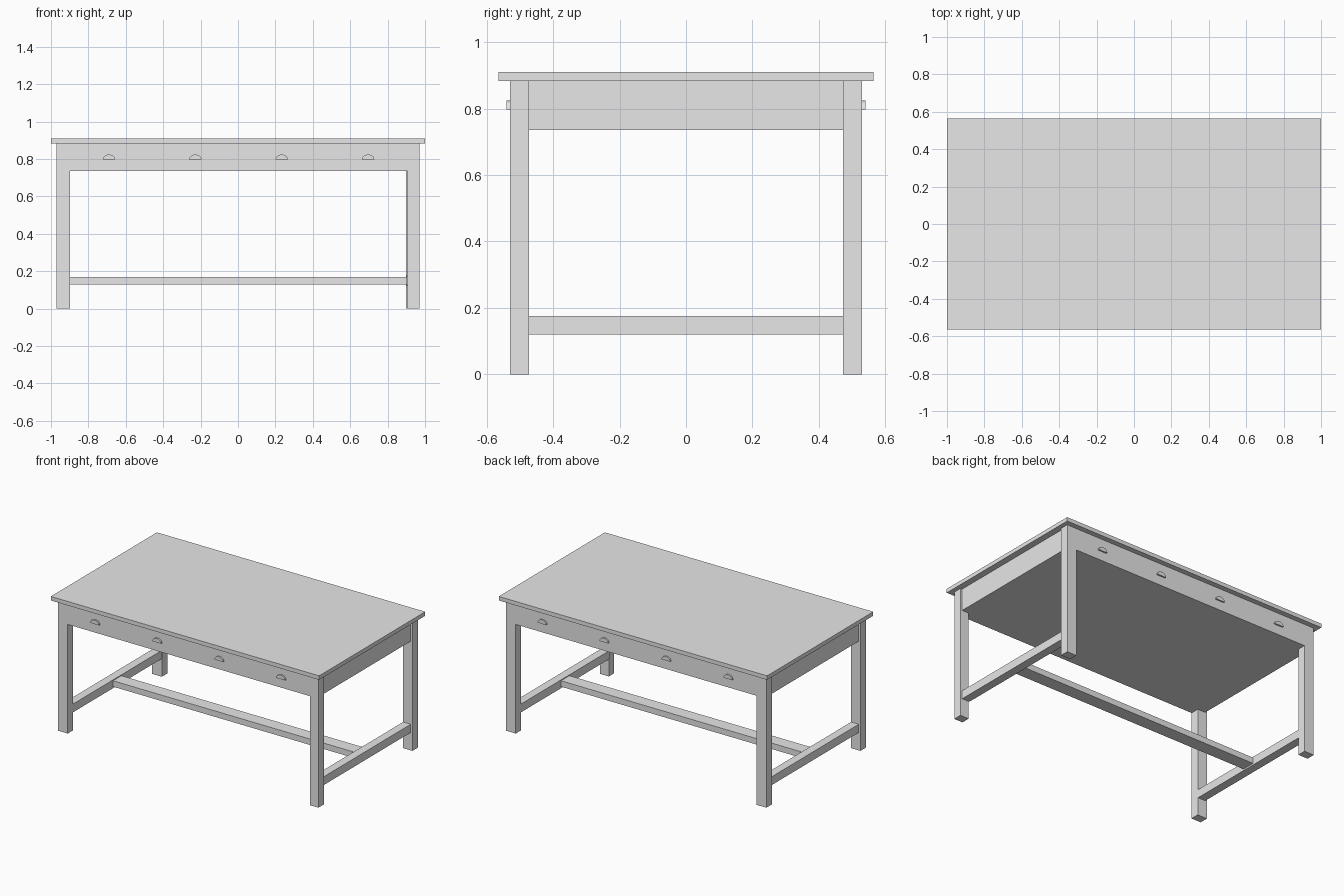
import bpy
import bmesh
from math import cos, sin, pi

cube = bpy.data.objects.get("Cube")
if cube:
    bpy.data.objects.remove(cube, do_unlink=True)

grey = bpy.data.materials.new("plain grey")
grey.use_nodes = True
colour = (0.8, 0.8, 0.8, 1)
grey.diffuse_color = colour
grey.node_tree.nodes["Principled BSDF"].inputs["Base Color"].default_value = colour


def extrude_profile(name, outline, y0, y1):
    """Solid made by pushing an x-z outline from y0 to y1."""
    bm = bmesh.new()
    face = bm.faces.new([bm.verts.new((x, y0, z)) for x, z in outline])
    out = bmesh.ops.extrude_face_region(bm, geom=[face])
    moved = [g for g in out["geom"] if isinstance(g, bmesh.types.BMVert)]
    bmesh.ops.translate(bm, verts=moved, vec=(0, y1 - y0, 0))
    bmesh.ops.recalc_face_normals(bm, faces=bm.faces)
    mesh = bpy.data.meshes.new(name)
    bm.to_mesh(mesh)
    bm.free()
    mesh.materials.append(grey)
    obj = bpy.data.objects.new(name, mesh)
    bpy.context.collection.objects.link(obj)
    return obj


def box(name, x, y, z):
    outline = [(x[0], z[0]), (x[1], z[0]), (x[1], z[1]), (x[0], z[1])]
    return extrude_profile(name, outline, *y)


# Heights and offsets shared by the parts
APRON, UNDER_TOP = 0.735, 0.883
LEG_OUT, LEG_IN = 0.97, 0.898
FRAME_OUT, FRAME_IN = 0.53, 0.472

# Table top
box("table_top", (-1, 1), (-0.565, 0.565), (UNDER_TOP, 0.91))

# Front and back frames: two legs joined by a flush drawer front
for name, side, left_in in (("front_frame", -1, 0.906), ("back_frame", 1, LEG_IN)):
    outline = [(-LEG_OUT, 0), (-LEG_IN, 0), (-LEG_IN, APRON), (left_in, APRON),
               (left_in, 0), (LEG_OUT, 0), (LEG_OUT, UNDER_TOP), (-LEG_OUT, UNDER_TOP)]
    extrude_profile(name, outline, side * FRAME_OUT, side * FRAME_IN)

# Drawer body, slightly recessed at the ends
box("drawer_body", (-0.957, 0.957), (-FRAME_IN, FRAME_IN), (APRON, UNDER_TOP))

# Stretchers
for name, side in (("right_stretcher", -1), ("left_stretcher", 1)):
    box(name, sorted((side * 0.9, side * 0.957)), (-FRAME_IN, FRAME_IN), (0.12, 0.176))
box("long_stretcher", (-0.9, 0.9), (-0.045, 0.045), (0.13, 0.17))

# Half-round drawer pulls on both long sides
for label, side in (("front", -1), ("back", 1)):
    for i in range(4):
        cx = -0.69 + i * 0.462
        arc = [(cx + 0.033 * cos(pi * k / 12), 0.797 + 0.027 * sin(pi * k / 12))
               for k in range(13)]
        extrude_profile(f"{label}_pull_{i + 1}", arc, side * FRAME_OUT, side * 0.54)
